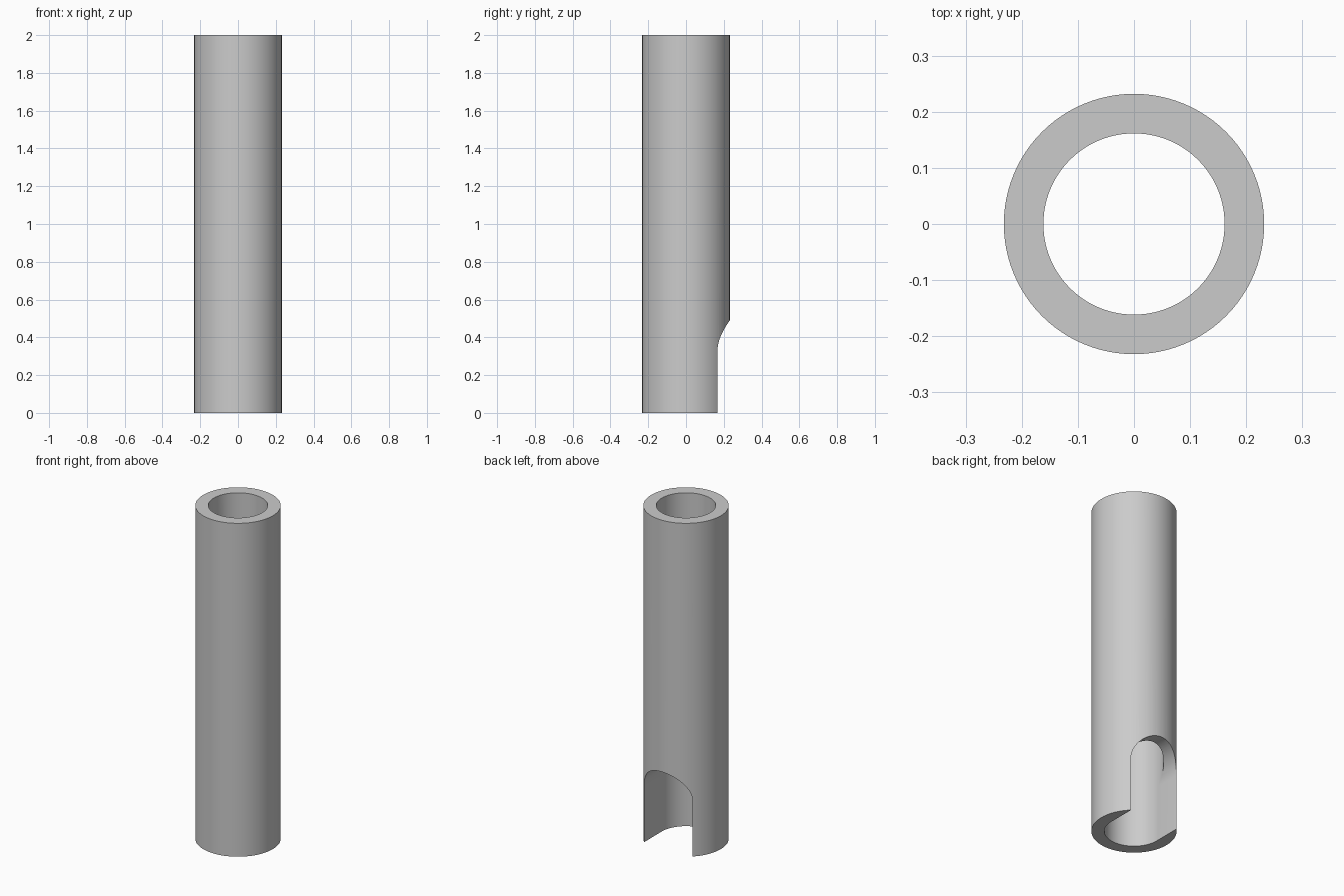
import bpy
import bmesh
import math

OUTER, BORE, HEIGHT = 0.232, 0.1615, 2.0
SLOT_HALF, SLOT_SPRING = 0.161, 0.329
SIDES = 96

default = bpy.data.objects.get("Cube")
if default:
    bpy.data.objects.remove(default, do_unlink=True)

grey = bpy.data.materials.new("plain_grey")
grey.use_nodes = True
colour = (0.6, 0.6, 0.6, 1.0)
grey.diffuse_color = colour
grey.node_tree.nodes["Principled BSDF"].inputs["Base Color"].default_value = colour


def extruded(name, loop, direction):
    """Closed solid made by sweeping a flat outline along a direction."""
    bm = bmesh.new()
    face = bm.faces.new([bm.verts.new(p) for p in loop])
    swept = bmesh.ops.extrude_face_region(bm, geom=[face], use_keep_orig=True)
    moved = [g for g in swept["geom"] if isinstance(g, bmesh.types.BMVert)]
    bmesh.ops.translate(bm, verts=moved, vec=direction)
    bmesh.ops.recalc_face_normals(bm, faces=bm.faces)
    mesh = bpy.data.meshes.new(name)
    bm.to_mesh(mesh)
    bm.free()
    mesh.materials.append(grey)
    obj = bpy.data.objects.new(name, mesh)
    bpy.context.collection.objects.link(obj)
    return obj


def circle(radius, z):
    steps = [math.tau * i / SIDES for i in range(SIDES)]
    return [(radius * math.cos(a), radius * math.sin(a), z) for a in steps]


# Outer cylinder and the bore through it
tube = extruded("slotted_tube", circle(OUTER, 0), (0, 0, HEIGHT))
bore = extruded("bore_cutter", circle(BORE, -0.1), (0, 0, HEIGHT + 0.2))

# Round-topped slot, open at the bottom, through the back wall only
arch = [(SLOT_HALF * math.cos(math.pi * i / 48), 0,
         SLOT_SPRING + SLOT_HALF * math.sin(math.pi * i / 48)) for i in range(49)]
outline = [(SLOT_HALF, 0, -0.1)] + arch + [(-SLOT_HALF, 0, -0.1)]
slot = extruded("slot_cutter", outline, (0, 0.4, 0))

# Cut the tube and bake the result
for cutter in (bore, slot):
    cut = tube.modifiers.new(cutter.name, "BOOLEAN")
    cut.operation = "DIFFERENCE"
    cut.solver = "EXACT"
    cut.object = cutter
bpy.ops.object.select_all(action="DESELECT")
tube.select_set(True)
bpy.context.view_layer.objects.active = tube
for name in [m.name for m in tube.modifiers]:
    bpy.ops.object.modifier_apply(modifier=name)
for cutter in (bore, slot):
    bpy.data.objects.remove(cutter, do_unlink=True)

bpy.ops.object.shade_smooth_by_angle(angle=math.radians(30))
